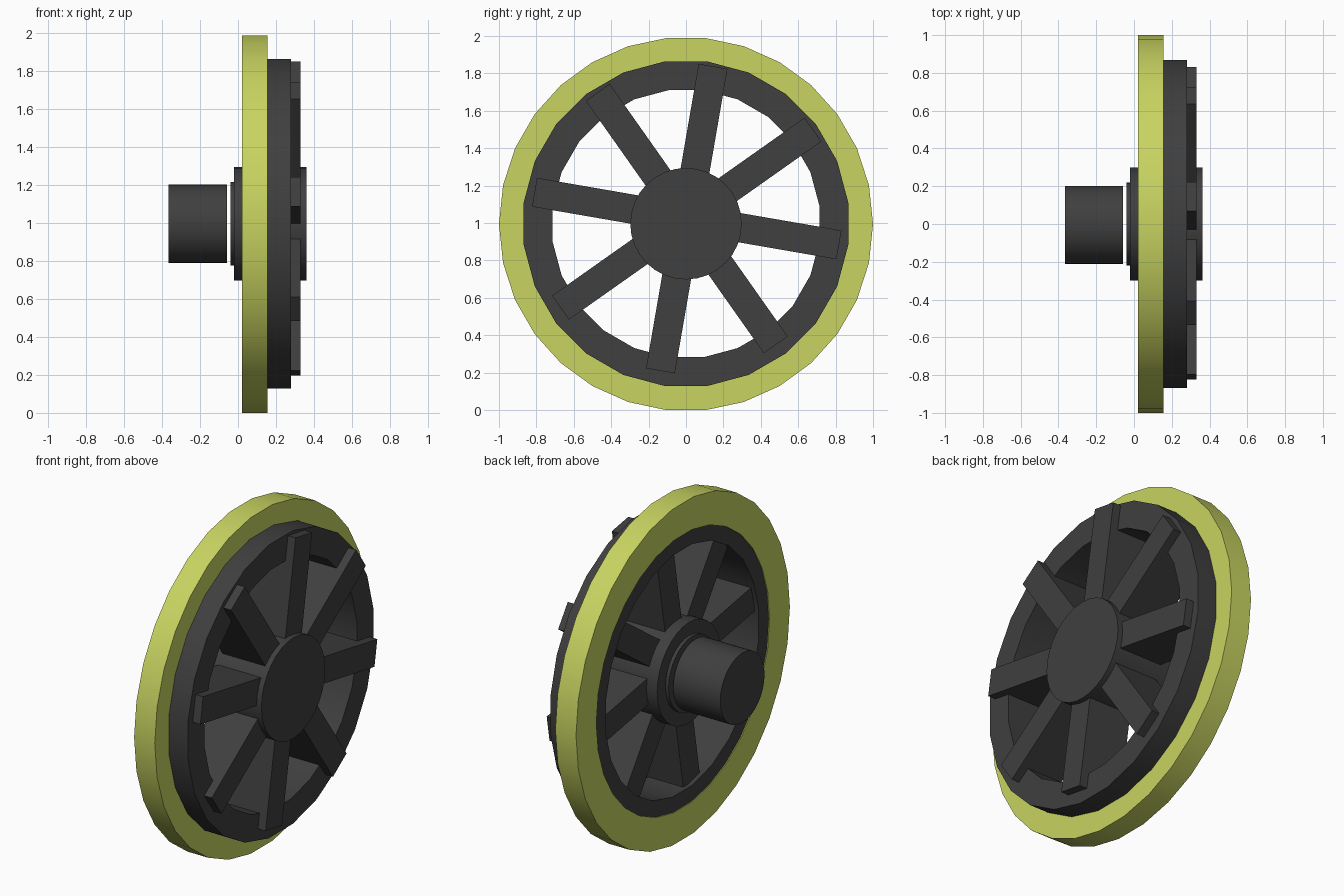
import bpy, bmesh
from math import cos, sin, pi, radians

if "Cube" in bpy.data.objects:
    bpy.data.objects.remove(bpy.data.objects["Cube"])

CZ = 0.9965  # axle height


def material(name, color):
    m = bpy.data.materials.new(name)
    m.diffuse_color = color
    m.use_nodes = True
    m.node_tree.nodes["Principled BSDF"].inputs["Base Color"].default_value = m.diffuse_color
    return m


DARK = material("dark_grey", (0.05, 0.05, 0.05, 1))
YELLOW = material("yellow", (0.58, 0.66, 0.12, 1))


def finish(name, bm, mat):
    bmesh.ops.recalc_face_normals(bm, faces=bm.faces)
    me = bpy.data.meshes.new(name)
    bm.to_mesh(me)
    bm.free()
    me.materials.append(mat)
    ob = bpy.data.objects.new(name, me)
    bpy.context.collection.objects.link(ob)
    bpy.ops.object.select_all(action='DESELECT')
    ob.select_set(True)
    bpy.context.view_layer.objects.active = ob
    bpy.ops.object.shade_smooth_by_angle(angle=radians(30))
    return ob


def lathe(name, profile, sides, mat, closed, phase=0.0, cy=0.0, cz=CZ):
    """Sweep an (x, radius) profile round the x axis; open profiles get end caps."""
    bm = bmesh.new()
    rings = []
    for x, r in profile:
        rings.append([bm.verts.new((x, cy + r * cos(a), cz + r * sin(a)))
                      for a in (2 * pi * (i + phase) / sides for i in range(sides))])
    pairs = list(zip(rings, rings[1:]))
    if closed:
        pairs.append((rings[-1], rings[0]))
    for a, b in pairs:
        for i in range(sides):
            j = (i + 1) % sides
            bm.faces.new((a[i], a[j], b[j], b[i]))
    if not closed:
        bm.faces.new(rings[0])
        bm.faces.new(rings[-1])
    return finish(name, bm, mat)


def ring(name, x0, x1, outer, inner, sides, mat, phase=0.0, cz=CZ):
    return lathe(name, [(x0, outer), (x1, outer), (x1, inner), (x0, inner)],
                 sides, mat, True, phase, 0.0, cz)


# tyre and inner rim
ring("tyre", 0.02, 0.155, 1.0, 0.81, 30, YELLOW, cz=cos(pi / 30))
ring("rim", 0.025, 0.28, 0.875, 0.72, 24, DARK, phase=0.5)

# hub, collar and axle stub
lathe("hub", [(-0.02, 0.298), (0.362, 0.298)], 32, DARK, False)
lathe("collar", [(-0.04, 0.22), (-0.015, 0.22)], 32, DARK, False)
lathe("axle", [(-0.365, 0.207), (-0.057, 0.207)], 32, DARK, False, cy=-0.006)

# eight deep box spokes, slightly turned
for k in range(8):
    a = radians(80.2 + 45 * k)
    bm = bmesh.new()
    corners = []
    for r, w in ((0.15, -0.078), (0.826, -0.078), (0.826, 0.078), (0.15, 0.078)):
        corners.append((0.004 + r * cos(a) - w * sin(a),
                        1.024 + r * sin(a) + w * cos(a)))
    lo, hi = ([bm.verts.new((x, y, z)) for y, z in corners] for x in (0.05, 0.33))
    bm.faces.new(lo)
    bm.faces.new(hi)
    for i in range(4):
        j = (i + 1) % 4
        bm.faces.new((lo[i], lo[j], hi[j], hi[i]))
    finish(f"spoke_{k + 1}", bm, DARK)
